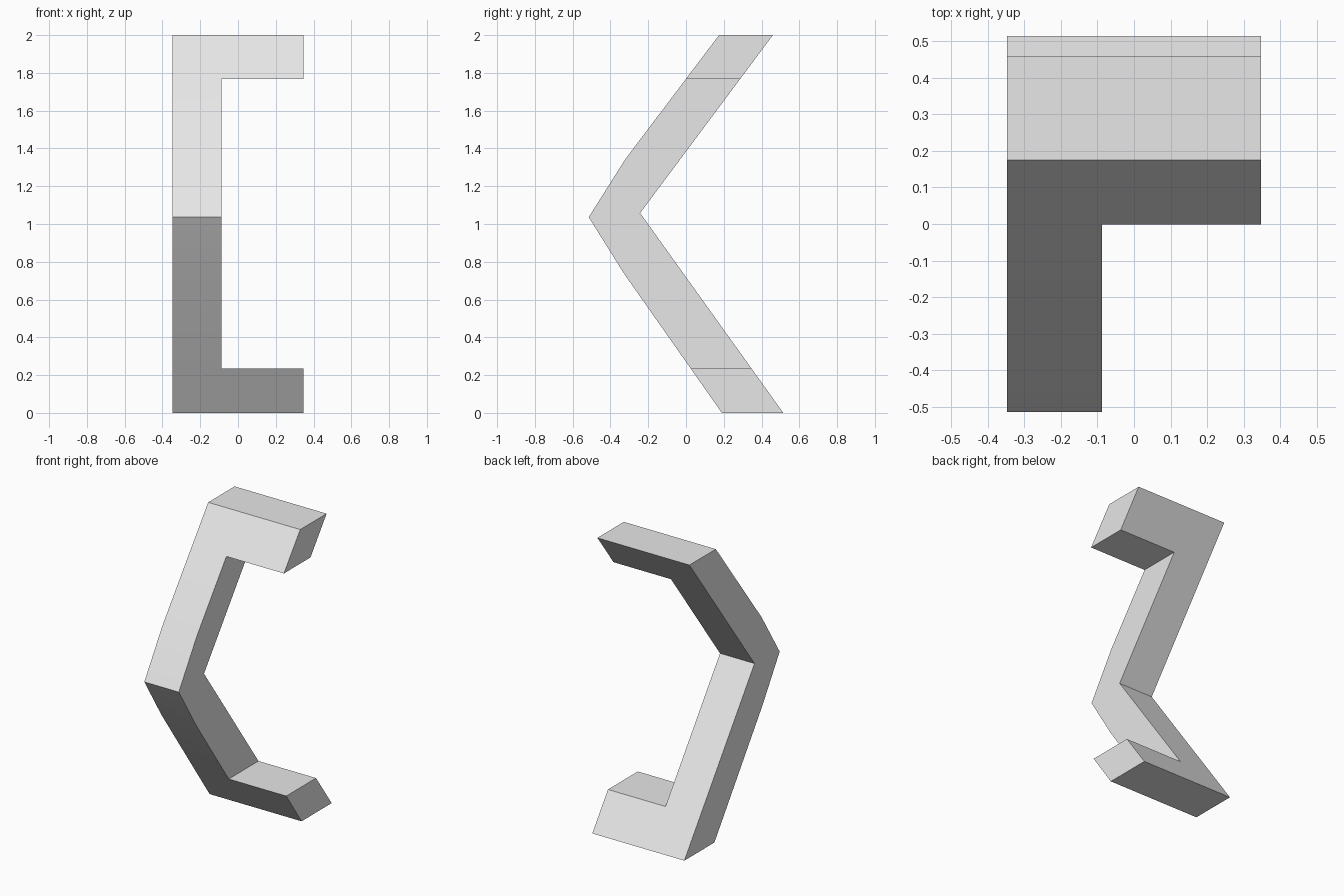
import bpy
import bmesh
import math

cube = bpy.data.objects.get("Cube")
if cube:
    bpy.data.objects.remove(cube, do_unlink=True)

# Side profile of the bent bar (y, z)
PROFILE = [(0.19, 0), (0.515, 0), (-0.243, 1.058), (0.46, 2), (0.175, 2),
           (-0.32, 1.345), (-0.515, 1.036), (-0.33, 0.74)]
HALF_WIDTH = 0.348
SPINE_EDGE = -0.087
LOWER_ARM_TOP, UPPER_ARM_BASE = 0.236, 1.767

grey = bpy.data.materials.new("light grey")
grey.use_nodes = True
grey.diffuse_color = (0.8, 0.8, 0.8, 1)
grey.node_tree.nodes["Principled BSDF"].inputs["Base Color"].default_value = grey.diffuse_color


def extrude_x(bm, faces, distance):
    result = bmesh.ops.extrude_face_region(bm, geom=faces)
    moved = [v for v in result["geom"] if isinstance(v, bmesh.types.BMVert)]
    bmesh.ops.translate(bm, verts=moved, vec=(distance, 0, 0))


# Spine: the profile extruded along x
bm = bmesh.new()
outline = bm.faces.new([bm.verts.new((-HALF_WIDTH, y, z)) for y, z in PROFILE])
extrude_x(bm, [outline], SPINE_EDGE + HALF_WIDTH)
bmesh.ops.recalc_face_normals(bm, faces=bm.faces[:])

# Arms: the ends of the spine's inner side, extruded sideways
for height in (LOWER_ARM_TOP, UPPER_ARM_BASE):
    bmesh.ops.bisect_plane(bm, geom=bm.verts[:] + bm.edges[:] + bm.faces[:],
                           plane_co=(0, 0, height), plane_no=(0, 0, 1))
bm.normal_update()
ends = [f for f in bm.faces if f.normal.x > 0.9
        and not LOWER_ARM_TOP < f.calc_center_median().z < UPPER_ARM_BASE]
extrude_x(bm, ends, HALF_WIDTH - SPINE_EDGE)
bmesh.ops.recalc_face_normals(bm, faces=bm.faces[:])

mesh = bpy.data.meshes.new("bent_bracket")
bm.to_mesh(mesh)
bm.free()
mesh.materials.append(grey)
bracket = bpy.data.objects.new("bent_bracket", mesh)
bpy.context.collection.objects.link(bracket)

# Soften only the slight bends along the front
bpy.ops.object.select_all(action="DESELECT")
bracket.select_set(True)
bpy.context.view_layer.objects.active = bracket
bpy.ops.object.shade_smooth_by_angle(angle=math.radians(30))
